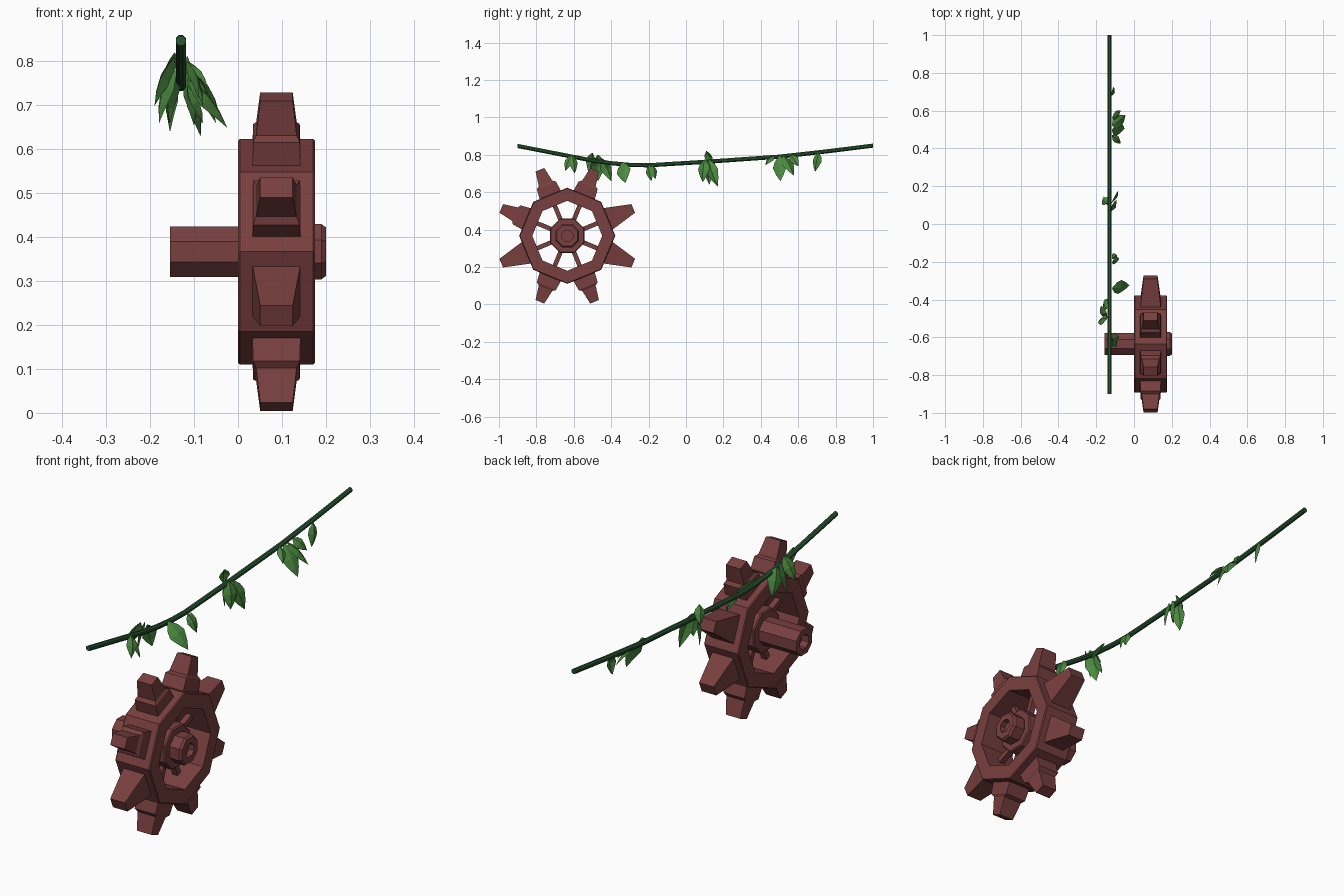
import bpy, bmesh, math
from mathutils import Vector

if "Cube" in bpy.data.objects:
    bpy.data.objects.remove(bpy.data.objects["Cube"])

CY, CZ = -0.635, 0.367      # wheel centre
MX = 0.0875                 # wheel mid plane


def material(name, rgb):
    m = bpy.data.materials.new(name)
    m.diffuse_color = (*rgb, 1)
    m.use_nodes = True
    m.node_tree.nodes["Principled BSDF"].inputs["Base Color"].default_value = m.diffuse_color
    return m


RUST = material("rust_brown", (0.19, 0.05, 0.05))
VINE = material("dark_vine_green", (0.022, 0.09, 0.032))
LEAF = material("leaf_green", (0.07, 0.25, 0.05))


def finish(name, bm, mat):
    bmesh.ops.recalc_face_normals(bm, faces=bm.faces)
    me = bpy.data.meshes.new(name)
    bm.to_mesh(me)
    bm.free()
    me.materials.append(mat)
    ob = bpy.data.objects.new(name, me)
    bpy.context.collection.objects.link(ob)
    return ob


def skin(bm, rings, wrap=False, caps=False):
    """Join rings of points with quads."""
    vs = [[bm.verts.new(p) for p in r] for r in rings]
    n = len(vs[0])
    for i in range(len(vs) if wrap else len(vs) - 1):
        a, b = vs[i], vs[(i + 1) % len(vs)]
        for j in range(n):
            k = (j + 1) % n
            bm.faces.new((a[j], a[k], b[k], b[j]))
    if caps:
        bm.faces.new(vs[0])
        bm.faces.new(vs[-1])


def turned(name, profile, turn, wrap=False):
    """Eight-sided part around the x axis from (x, radius) points."""
    bm = bmesh.new()
    rings = []
    for x, r in profile:
        angs = [math.radians(turn + 45 * k) for k in range(8)]
        rings.append([(x, CY + r * math.cos(a), CZ + r * math.sin(a)) for a in angs])
    skin(bm, rings, wrap, not wrap)
    return finish(name, bm, RUST)


def radial(name, deg, sections):
    """Block pointing outwards; sections are (radius, half x, half width)."""
    a = math.radians(deg)
    out = Vector((0, math.cos(a), math.sin(a)))
    side = Vector((0, -math.sin(a), math.cos(a)))
    c = Vector((MX, CY, CZ))
    rings = [[c + out * r + Vector((sx * hx, 0, 0)) + side * sw * hw
              for sx, sw in ((-1, -1), (1, -1), (1, 1), (-1, 1))]
             for r, hx, hw in sections]
    bm = bmesh.new()
    skin(bm, rings, caps=True)
    return finish(name, bm, RUST)


# Wheel rim with slightly eased edges
turned("wheel_rim", [(0, 0.187), (0, 0.253), (0.004, 0.257), (0.171, 0.257),
                     (0.175, 0.253), (0.175, 0.187)], 0, wrap=True)

# Hub disc, and axle with recessed ends
turned("hub", [(0.035, 0.095), (0.04, 0.1), (0.135, 0.1), (0.14, 0.095)], 22.5)
turned("axle", [(-0.12, 0.034), (-0.155, 0.034), (-0.155, 0.062), (0.13, 0.062),
                (0.145, 0.068), (0.19, 0.068), (0.2, 0.06), (0.2, 0.032),
                (0.175, 0.032)], 22.5)

# Spokes and teeth
plain = [(0.23, 0.055, 0.064), (0.382, 0.037, 0.025)]
stepped = [(0.23, 0.055, 0.062), (0.292, 0.053, 0.055), (0.303, 0.046, 0.039),
           (0.382, 0.037, 0.025)]
for k in range(8):
    deg = 22.5 + 45 * k
    radial(f"spoke_{k}", deg, [(0.08, 0.013, 0.012), (0.19, 0.013, 0.012)])
    radial(f"tooth_{k}", deg, plain if k in (0, 4, 7) else stepped)

# Hanging vine
VX = -0.13
path = [(-0.9, 0.847), (-0.72, 0.812), (-0.52, 0.773), (-0.4, 0.755), (-0.3, 0.746),
        (-0.2, 0.744), (0.1, 0.762), (0.5, 0.79), (0.75, 0.818), (1.0, 0.849)]
bm = bmesh.new()
skin(bm, [[(VX + 0.012 * math.cos(math.radians(22.5 + 45 * k)), y,
            z + 0.012 * math.sin(math.radians(22.5 + 45 * k))) for k in range(8)]
          for y, z in path], caps=True)
finish("vine", bm, VINE)


def leaf(name, base, tip, width, lean):
    """Pointed leaf folded along its middle."""
    b, t = Vector(base), Vector(tip)
    along = (t - b).normalized()
    w = Vector((lean, 1, 0))
    w = (w - along * w.dot(along)).normalized()
    n = w.cross(along)
    if n.x * (t.x - VX) < 0:
        n = -n
    bm = bmesh.new()
    rows = []
    for f, s in ((0, 0.08), (0.22, 0.75), (0.45, 1), (0.75, 0.55), (1, 0.02)):
        p = b.lerp(t, f) + n * 0.012 * math.sin(math.pi * f)
        rows.append([bm.verts.new(p + w * width * 0.5 * s * q - n * 0.012 * s * abs(q))
                     for q in (-1, 0, 1)])
    for r0, r1 in zip(rows, rows[1:]):
        for j in range(2):
            bm.faces.new((r0[j], r0[j + 1], r1[j + 1], r1[j]))
    return finish(name, bm, LEAF)


# Leaves: base y, z; tip x, y, z; width; lean of the blade
leaves = [
    (-0.61, 0.80, -0.09, -0.645, 0.715, 0.05, 0.3),
    (-0.61, 0.80, -0.08, -0.595, 0.70, 0.05, -0.3),
    (-0.50, 0.81, -0.19, -0.52, 0.70, 0.06, 0.5),
    (-0.47, 0.80, -0.18, -0.47, 0.66, 0.08, -0.4),
    (-0.45, 0.78, -0.155, -0.40, 0.66, 0.07, 0.5),
    (-0.34, 0.76, -0.025, -0.325, 0.65, 0.08, 0.5),
    (-0.20, 0.745, -0.08, -0.185, 0.66, 0.045, 0.4),
    (-0.18, 0.745, -0.09, -0.165, 0.67, 0.04, -0.4),
    (0.11, 0.82, -0.165, 0.135, 0.74, 0.05, 0.6),
    (0.10, 0.775, -0.10, 0.09, 0.655, 0.07, 0.5),
    (0.12, 0.775, -0.085, 0.17, 0.63, 0.07, 0.5),
    (0.12, 0.775, -0.155, 0.125, 0.64, 0.06, -0.5),
    (0.47, 0.795, -0.07, 0.425, 0.745, 0.04, 0.4),
    (0.50, 0.795, -0.05, 0.505, 0.66, 0.08, 0.4),
    (0.52, 0.795, -0.045, 0.575, 0.69, 0.07, -0.4),
    (0.56, 0.80, -0.07, 0.60, 0.74, 0.05, 0.3),
    (0.71, 0.812, -0.11, 0.69, 0.71, 0.05, 0.3),
]
for i, (by, bz, tx, ty, tz, w, lean) in enumerate(leaves):
    bx = VX + math.copysign(0.015, tx - VX)
    leaf(f"leaf_{i}", (bx, by, bz), (tx, ty, tz), w, lean)
